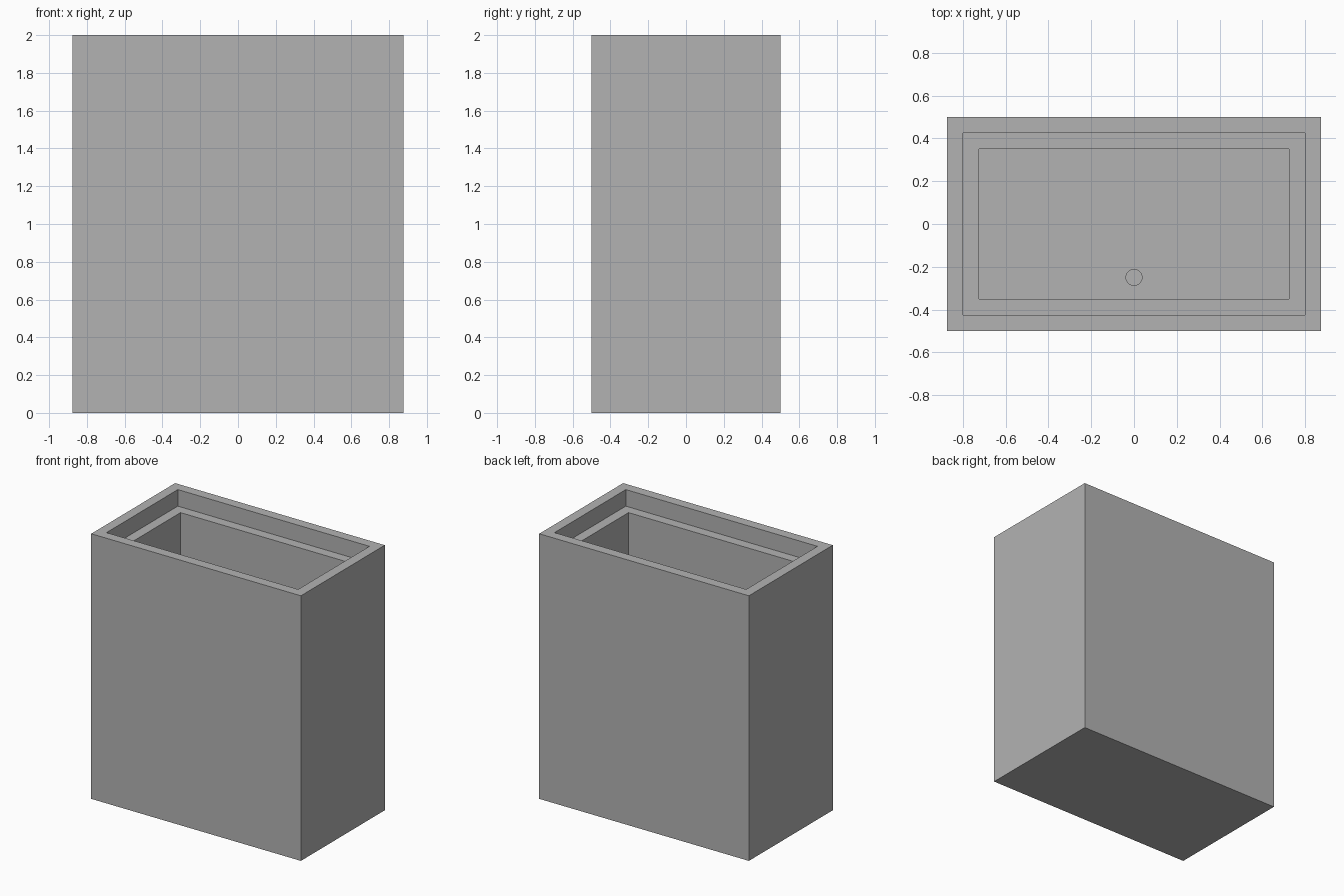
import bpy
import bmesh
from mathutils import Matrix

cube = bpy.data.objects.get("Cube")
if cube:
    bpy.data.objects.remove(cube, do_unlink=True)

HALF_X, HALF_Y, HEIGHT = 0.875, 0.5, 2.0
WALL = 0.075           # rim width, and width of the ledge inside it
LEDGE_Z = 1.875
FLOOR_Z = 0.15
HOLE_Y, HOLE_RADIUS, HOLE_DEPTH = -0.25, 0.0375, 0.075

grey = bpy.data.materials.new("plain grey")
grey.use_nodes = True
colour = (0.45, 0.45, 0.45, 1)
grey.diffuse_color = colour
grey.node_tree.nodes["Principled BSDF"].inputs["Base Color"].default_value = colour


def make_object(name, bm):
    mesh = bpy.data.meshes.new(name)
    bm.to_mesh(mesh)
    bm.free()
    mesh.materials.append(grey)
    obj = bpy.data.objects.new(name, mesh)
    bpy.context.collection.objects.link(obj)
    return obj


def inset(bm, face, width):
    bmesh.ops.inset_region(bm, faces=[face], thickness=width, use_even_offset=True)
    return face


def sink(bm, face, depth):
    """Push a face straight down, leaving walls behind it."""
    new = bmesh.ops.extrude_discrete_faces(bm, faces=[face])["faces"][0]
    bmesh.ops.translate(bm, verts=new.verts, vec=(0, 0, -depth))
    return new


# Open box: rim, stepped ledge and deep cavity
bm = bmesh.new()
bmesh.ops.create_cube(bm, size=1, matrix=Matrix.Translation((0, 0, HEIGHT / 2))
                      @ Matrix.Diagonal((2 * HALF_X, 2 * HALF_Y, HEIGHT, 1)))
bm.normal_update()
top = max(bm.faces, key=lambda f: f.calc_center_median().z)
top = sink(bm, inset(bm, top, WALL), HEIGHT - LEDGE_Z)
bm.normal_update()
sink(bm, inset(bm, top, WALL), LEDGE_Z - FLOOR_Z)
bmesh.ops.recalc_face_normals(bm, faces=bm.faces)
box = make_object("stepped_box", bm)

# Small blind hole in the floor
bm = bmesh.new()
bmesh.ops.create_cone(bm, cap_ends=True, segments=32, radius1=HOLE_RADIUS,
                      radius2=HOLE_RADIUS, depth=2 * HOLE_DEPTH,
                      matrix=Matrix.Translation((0, HOLE_Y, FLOOR_Z)))
cutter = make_object("floor_hole_cutter", bm)
cutter.hide_render = True
cutter.hide_set(True)
cut = box.modifiers.new("floor hole", "BOOLEAN")
cut.operation = "DIFFERENCE"
cut.solver = "EXACT"
cut.object = cutter

# Apply the cut and drop the helper
bpy.context.view_layer.objects.active = box
box.select_set(True)
bpy.ops.object.modifier_apply(modifier=cut.name)
bpy.data.objects.remove(cutter, do_unlink=True)
bpy.ops.object.shade_smooth_by_angle()
